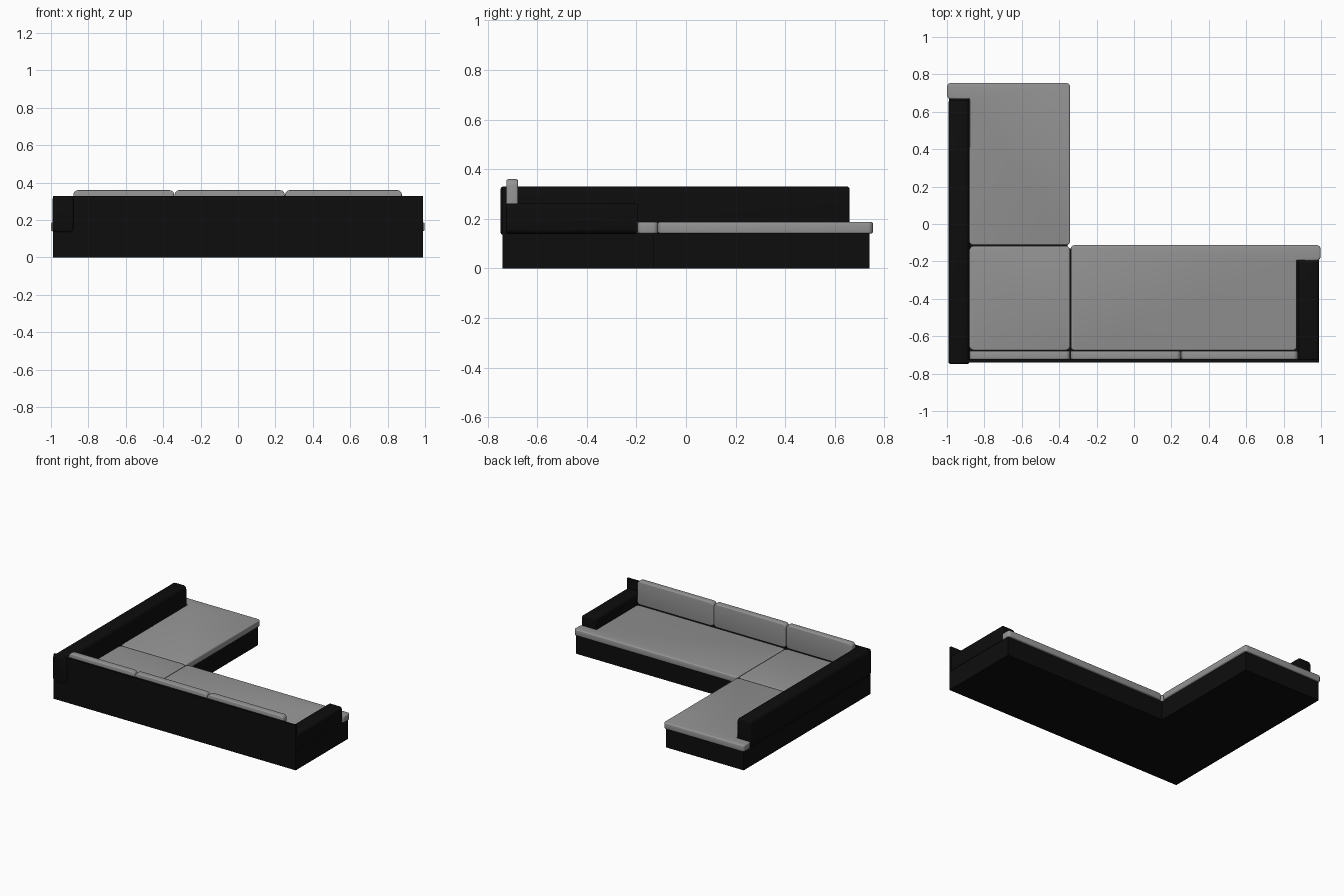
import bpy, bmesh

if "Cube" in bpy.data.objects:
    bpy.data.objects.remove(bpy.data.objects["Cube"])


def material(name, value):
    m = bpy.data.materials.new(name)
    m.diffuse_color = (value, value, value, 1)
    m.use_nodes = True
    m.node_tree.nodes["Principled BSDF"].inputs["Base Color"].default_value = m.diffuse_color
    return m


black = material("black_fabric", 0.004)
grey = material("grey_fabric", 0.3)


def slab(name, outline, lo, hi, mat, axis="z", corner=0.0, edge=0.0, sharp=()):
    """Extrude an outline along an axis, round its corners, then soften its rims."""
    def put(u, v, w):
        return (u, v, w) if axis == "z" else (u, w, v)

    bm = bmesh.new()
    a = [bm.verts.new(put(u, v, lo)) for u, v in outline]
    b = [bm.verts.new(put(u, v, hi)) for u, v in outline]
    n = len(outline)
    bm.faces.new(a)
    bm.faces.new(b)
    for i in range(n):
        j = (i + 1) % n
        bm.faces.new((a[i], a[j], b[j], b[i]))
    bmesh.ops.recalc_face_normals(bm, faces=bm.faces)
    if corner:
        posts = [bm.edges.get((a[i], b[i])) for i in range(n) if i not in sharp]
        bmesh.ops.bevel(bm, geom=posts, offset=corner, segments=5,
                        profile=0.5, affect="EDGES")
    if edge:
        k = 2 if axis == "z" else 1
        bm.normal_update()
        caps = [f for f in bm.faces if abs(f.normal[k]) > 0.99]
        rims = list({e for f in caps for e in f.edges})
        bmesh.ops.bevel(bm, geom=rims, offset=edge, segments=3,
                        profile=0.5, affect="EDGES")
    me = bpy.data.meshes.new(name)
    bm.to_mesh(me)
    bm.free()
    me.materials.append(mat)
    ob = bpy.data.objects.new(name, me)
    bpy.context.collection.objects.link(ob)
    bpy.context.view_layer.objects.active = ob
    ob.select_set(True)
    if edge:
        bpy.ops.object.shade_smooth_by_angle(angle=0.6)
    ob.select_set(False)
    return ob


def rect(u0, u1, v0, v1):
    return [(u0, v0), (u1, v0), (u1, v1), (u0, v1)]


# L-shaped plinth and thin back panel
slab("base", [(-0.99, -0.74), (0.99, -0.74), (0.99, -0.13), (-0.355, -0.13),
              (-0.355, 0.74), (-0.99, 0.74)], 0, 0.14, black)
slab("back_panel", rect(-0.99, 0.99, -0.74, -0.724), 0.14, 0.33, black)

# Armrests: tall long one on the left, low short one on the right
slab("left_arm", rect(-0.992, -0.88, 0.135, 0.33), -0.748, 0.66, black,
     "y", corner=0.024, edge=0.01)
slab("right_arm", rect(0.877, 0.99, 0.14, 0.262), -0.726, -0.195, black,
     "y", corner=0.02, edge=0.008)

# Seat cushions, the outer two wrapping round the arm ends
slab("corner_seat", rect(-0.88, -0.342, -0.676, -0.117), 0.14, 0.188, grey,
     corner=0.025, edge=0.008)
slab("chaise_seat", [(-0.88, -0.113), (-0.342, -0.113), (-0.342, 0.754),
                     (-1.0, 0.754), (-1.0, 0.668), (-0.88, 0.668)],
     0.14, 0.188, grey, corner=0.02, edge=0.008, sharp=(5,))
slab("long_seat", [(-0.338, -0.676), (0.87, -0.676), (0.87, -0.195),
                   (0.997, -0.195), (0.997, -0.113), (-0.338, -0.113)],
     0.14, 0.188, grey, corner=0.02, edge=0.008, sharp=(2,))

# Three back cushions
for i, (x0, x1) in enumerate([(-0.88, -0.341), (-0.339, 0.25), (0.252, 0.876)]):
    slab(f"back_cushion_{i + 1}", rect(x0, x1, 0.186, 0.36), -0.724, -0.678,
         grey, "y", corner=0.025, edge=0.007)
